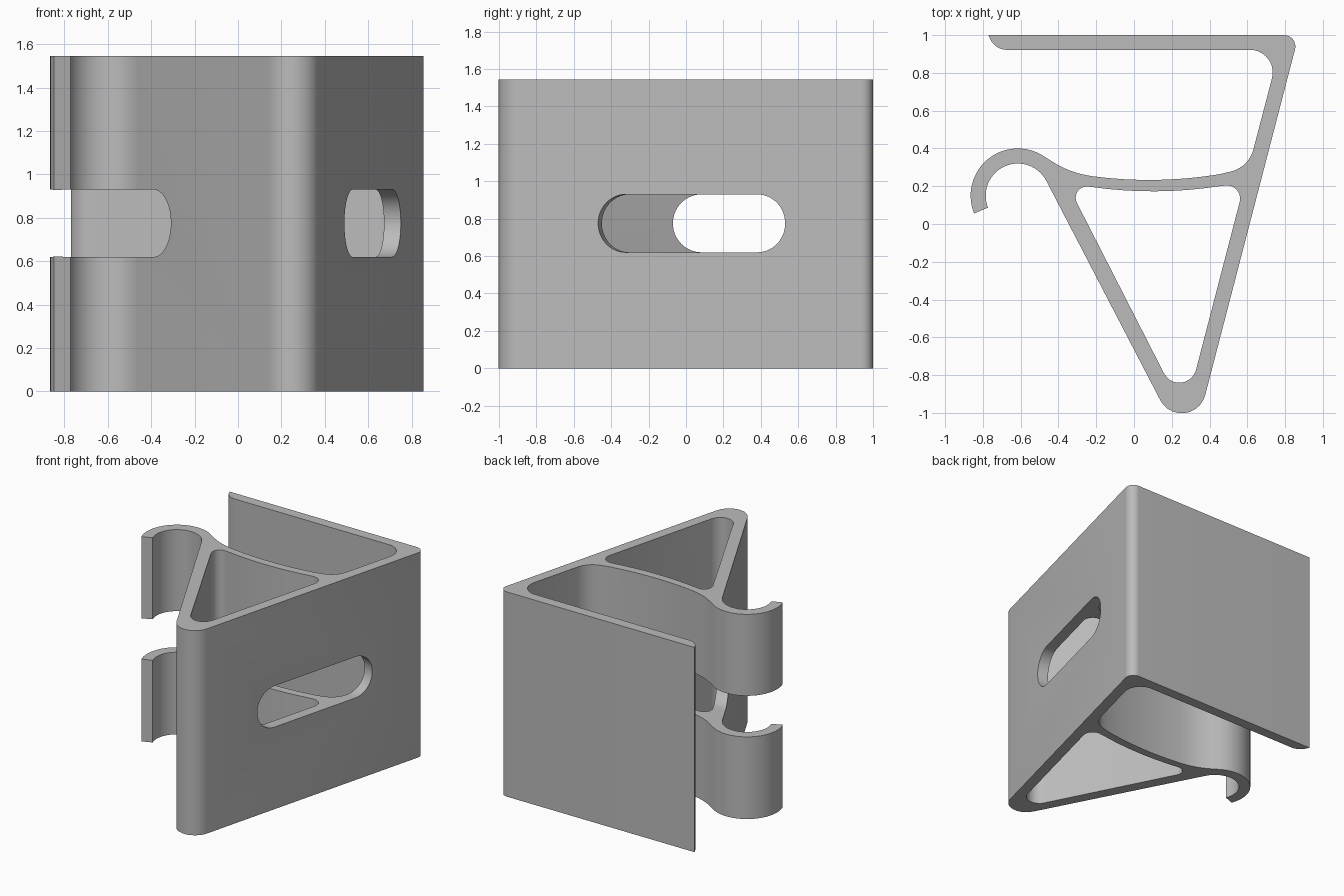
import bpy, bmesh, math
from mathutils import Vector, Matrix

cube = bpy.data.objects.get("Cube")
if cube:
    bpy.data.objects.remove(cube, do_unlink=True)

HEIGHT = 1.545
SLOT_Z, SLOT_H = 0.775, 0.31
WALL_SLOPE = 0.26     # x per y along the straight side wall

grey = bpy.data.materials.new("plain grey")
grey.use_nodes = True
grey.diffuse_color = (0.5, 0.5, 0.5, 1)
grey.node_tree.nodes["Principled BSDF"].inputs["Base Color"].default_value = (0.5, 0.5, 0.5, 1)


def rounded(corners, steps=10):
    """Closed outline from (x, y, radius) corners, each rounded by an arc."""
    out = []
    for i, (x, y, r) in enumerate(corners):
        p = Vector((x, y))
        if r == 0:
            out.append(p)
            continue
        a = (Vector(corners[i - 1][:2]) - p).normalized()
        b = (Vector(corners[(i + 1) % len(corners)][:2]) - p).normalized()
        half = a.angle(b) / 2
        centre = p + (a + b).normalized() * r / math.sin(half)
        start = p + a * r / math.tan(half) - centre
        end = p + b * r / math.tan(half) - centre
        sweep = start.angle(end)
        if start.x * end.y - start.y * end.x < 0:
            sweep = -sweep
        for k in range(steps + 1):
            out.append(centre + Matrix.Rotation(sweep * k / steps, 2) @ start)
    return out


def extrude(name, loops, z0, z1, matrix=Matrix()):
    """Solid from outline loops (outer and holes), raised from z0 to z1."""
    bm = bmesh.new()
    edges = []
    for loop in loops:
        vs = [bm.verts.new((p.x, p.y, z0)) for p in loop]
        edges += [bm.edges.new((vs[i - 1], vs[i])) for i in range(len(vs))]
    bmesh.ops.triangle_fill(bm, edges=edges, use_beauty=True)
    top = bmesh.ops.extrude_face_region(bm, geom=bm.faces[:])
    moved = [g for g in top["geom"] if isinstance(g, bmesh.types.BMVert)]
    bmesh.ops.translate(bm, verts=moved, vec=(0, 0, z1 - z0))
    bmesh.ops.recalc_face_normals(bm, faces=bm.faces[:])
    bm.transform(matrix)
    mesh = bpy.data.meshes.new(name)
    bm.to_mesh(mesh)
    bm.free()
    obj = bpy.data.objects.new(name, mesh)
    bpy.context.collection.objects.link(obj)
    mesh.materials.append(grey)
    return obj


def sag(x0, x1, low, middle, bend, n=9):
    """Points on the shallow bow of the dividing wall."""
    xs = [x0 + (x1 - x0) * i / (n - 1) for i in range(n)]
    return [(x, low + bend * (x - middle) ** 2, 0) for x in xs]


def hook_arc(radius, start, end, n=28):
    angles = [math.radians(start + (end - start) * i / n) for i in range(n + 1)]
    return [(-0.615 + radius * math.cos(a), 0.15 + radius * math.sin(a), 0) for a in angles]


# Outer outline: back plate, side wall, rounded nose, hook, divider
outline = rounded(
    [(-0.77, 1, 0), (0.872, 1, 0.06), (0.293, -1.229, 0.128)]
    + hook_arc(0.17, 27, 202)
    + hook_arc(0.25, 202, 58)
    + [(-0.345, 0.275, 0.5)]
    + sag(-0.22, 0.45, 0.233, 0.08, 0.22)
    + [(0.607, 0.3, 0.16), (0.77, 0.922, 0.12), (-0.74, 0.922, 0.1)])

# Hollow triangular chamber
chamber = rounded(
    [(0.268, -1.004, 0.091), (-0.355, 0.215, 0.06)]
    + sag(-0.22, 0.45, 0.173, 0.1, 0.22)
    + [(0.585, 0.215, 0.07)])

bracket = extrude("hooked_bracket", [outline, chamber], 0, HEIGHT)


def slot_outline(length):
    u, v, r = length / 2, SLOT_H / 2, SLOT_H / 2 - 0.001
    return rounded([(-u, -v, r), (u, -v, r), (u, v, r), (-u, v, r)], 14)


def frame(along, origin):
    """Slot length runs along the given direction, slot height runs up."""
    a = Vector(along).normalized()
    up = Vector((0, 0, 1))
    rot = Matrix((a, up, a.cross(up))).transposed().to_4x4()
    return Matrix.Translation(origin) @ rot


# Slot through the side wall, and wide slot through hook and divider
side_cutter = extrude("side_slot_cutter", [slot_outline(1.033)], -0.3, 0.15,
                      frame((WALL_SLOPE, 1, 0), (0.62, 0.03, SLOT_Z)))
hook_cutter = extrude("hook_slot_cutter", [slot_outline(0.77)], -1.1, 0.45,
                      frame((0, 1, 0), (0, 0.315, SLOT_Z)))

bpy.context.view_layer.objects.active = bracket
for cutter in (side_cutter, hook_cutter):
    cutter.hide_render = True
    mod = bracket.modifiers.new("slot", 'BOOLEAN')
    mod.operation = 'DIFFERENCE'
    mod.solver = 'EXACT'
    mod.object = cutter
    bpy.ops.object.modifier_apply(modifier=mod.name)
    bpy.data.objects.remove(cutter, do_unlink=True)

bpy.ops.object.select_all(action='DESELECT')
bracket.select_set(True)
bpy.ops.object.shade_smooth_by_angle(angle=math.radians(30))
